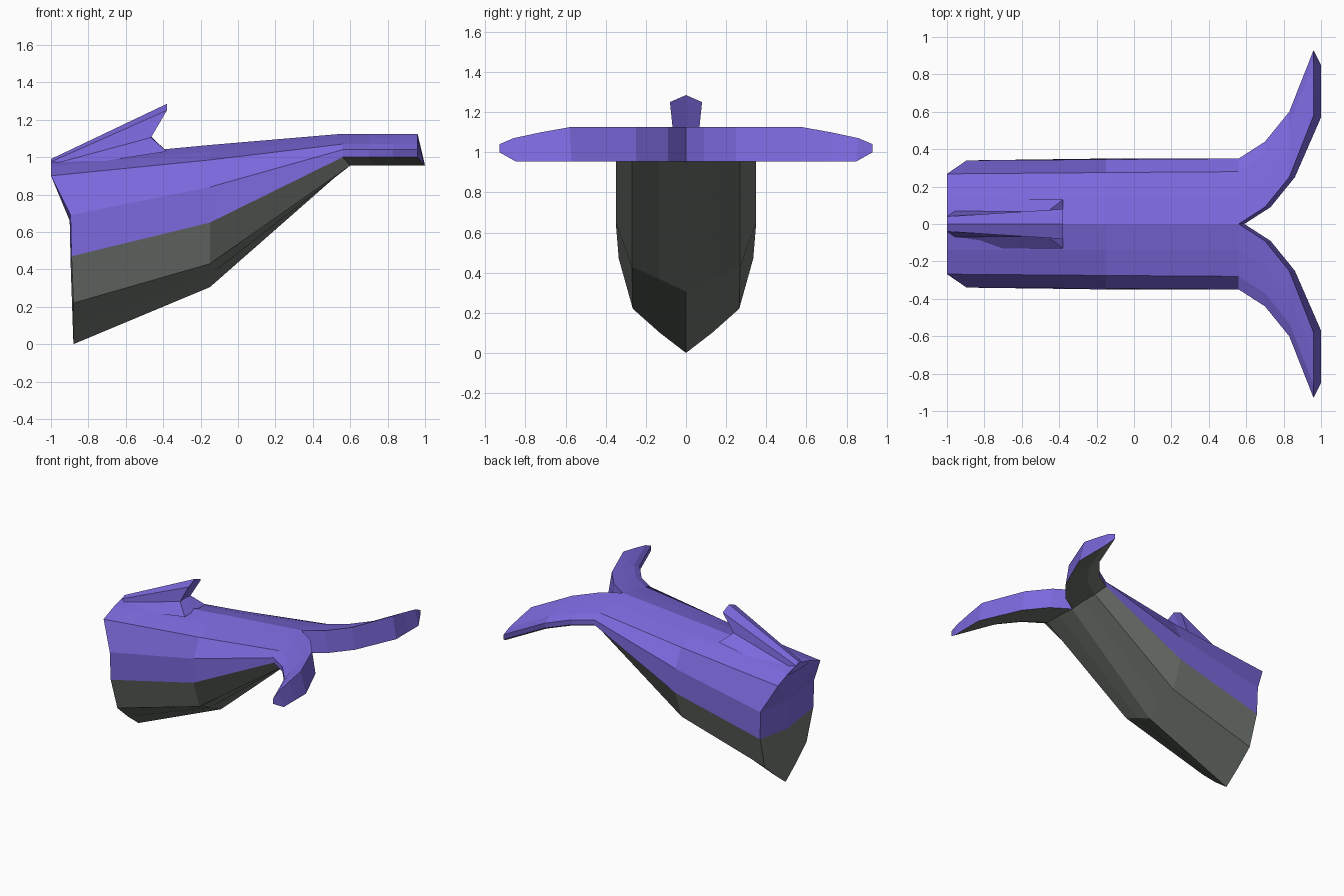
import bpy, bmesh

if "Cube" in bpy.data.objects:
    bpy.data.objects.remove(bpy.data.objects["Cube"])


def material(name, color):
    m = bpy.data.materials.new(name)
    m.diffuse_color = (*color, 1)
    m.use_nodes = True
    m.node_tree.nodes["Principled BSDF"].inputs["Base Color"].default_value = m.diffuse_color
    return m


PURPLE = material("purple_skin", (0.20, 0.14, 0.72))
GREY = material("grey_belly", (0.16, 0.18, 0.16))


def build(name, faces):
    """Mesh from half-model faces (points, material index), mirrored over y = 0."""
    bm = bmesh.new()
    for pts, mat in faces:
        for side in (1, -1):
            f = bm.faces.new([bm.verts.new((x, y * side, z)) for x, y, z in pts])
            f.material_index = mat
    bmesh.ops.remove_doubles(bm, verts=bm.verts, dist=0.0005)
    bmesh.ops.recalc_face_normals(bm, faces=bm.faces)
    me = bpy.data.meshes.new(name)
    bm.to_mesh(me)
    bm.free()
    me.materials.append(PURPLE)
    me.materials.append(GREY)
    ob = bpy.data.objects.new(name, me)
    bpy.context.collection.objects.link(ob)
    return ob


def loft(a, b, first_grey=99):
    """Quads between two half sections; strips from first_grey on are belly."""
    return [([a[i], a[i + 1], b[i + 1], b[i]], int(i >= first_grey))
            for i in range(len(a) - 1)]


# Half sections run from the back ridge, round the side, to the keel
head = [(-1, 0, .985), (-1, .14, .95), (-1, .268, .90), (-.895, .34, .69),
        (-.89, .335, .47), (-.88, .265, .22), (-.88, .13, .10), (-.88, 0, 0)]
middle = [(-.15, 0, 1.065), (-.15, .14, 1.03), (-.15, .275, .985), (-.15, .345, .84),
          (-.15, .35, .65), (-.15, .27, .43), (-.15, .135, .37), (-.15, 0, .305)]

# Tail fluke: one profile (dx, y, z) swept along the trailing edge
profile = [(0, 0, 1.125), (0, .14, 1.10), (0, .28, 1.07), (0, .35, 1.04),
           (0, .35, 1.0), (.04, .27, .955), (.04, .135, .955), (.03, 0, .955)]
path = [(.56, 0), (.70, .09), (.83, .25), (.96, .58)]
tail = [[(px + dx, py + y, z) for dx, y, z in profile] for px, py in path]
tail[-1][-1] = (1.0, .57, .955)

# Body
sections = [head, middle] + tail
faces = []
for a, b in zip(sections, sections[1:]):
    faces += loft(a, b, 4)
# Trailing faces of the flukes
for a, b in zip(tail, tail[1:]):
    faces.append(([a[0], a[-1], b[-1], b[0]], 0))
# Fluke tips
t = tail[-1]
for i in range(3):
    faces.append(([t[i], t[i + 1], t[6 - i], t[7 - i]], 0))
# Blunt front of the head
brow, lip = (-.90, 0, .66), (-.895, 0, .43)
faces += [([head[0], head[1], head[2], brow], 0),
          ([head[2], head[3], brow], 0),
          ([head[3], head[4], lip, brow], 0),
          ([head[4], head[5], lip], 1),
          ([head[5], head[6], head[7], lip], 1)]
build("whale_body", faces)

# Dorsal fin, swept back with a notched rear
front = [(-1, 0, .99), (-1, .04, .975), (-1, .07, .96), (-1, .13, .935), (-1, 0, .93)]
back = [(-.38, 0, 1.285), (-.38, .08, 1.25), (-.465, .065, 1.105),
        (-.38, .13, 1.03), (-.38, 0, 1.03)]
notch = (-.465, 0, 1.11)
fin = loft(front, back)
fin += [(front, 0),
        ([back[0], back[1], back[2], notch], 0),
        ([back[2], back[3], back[4], notch], 0)]
build("dorsal_fin", fin)
